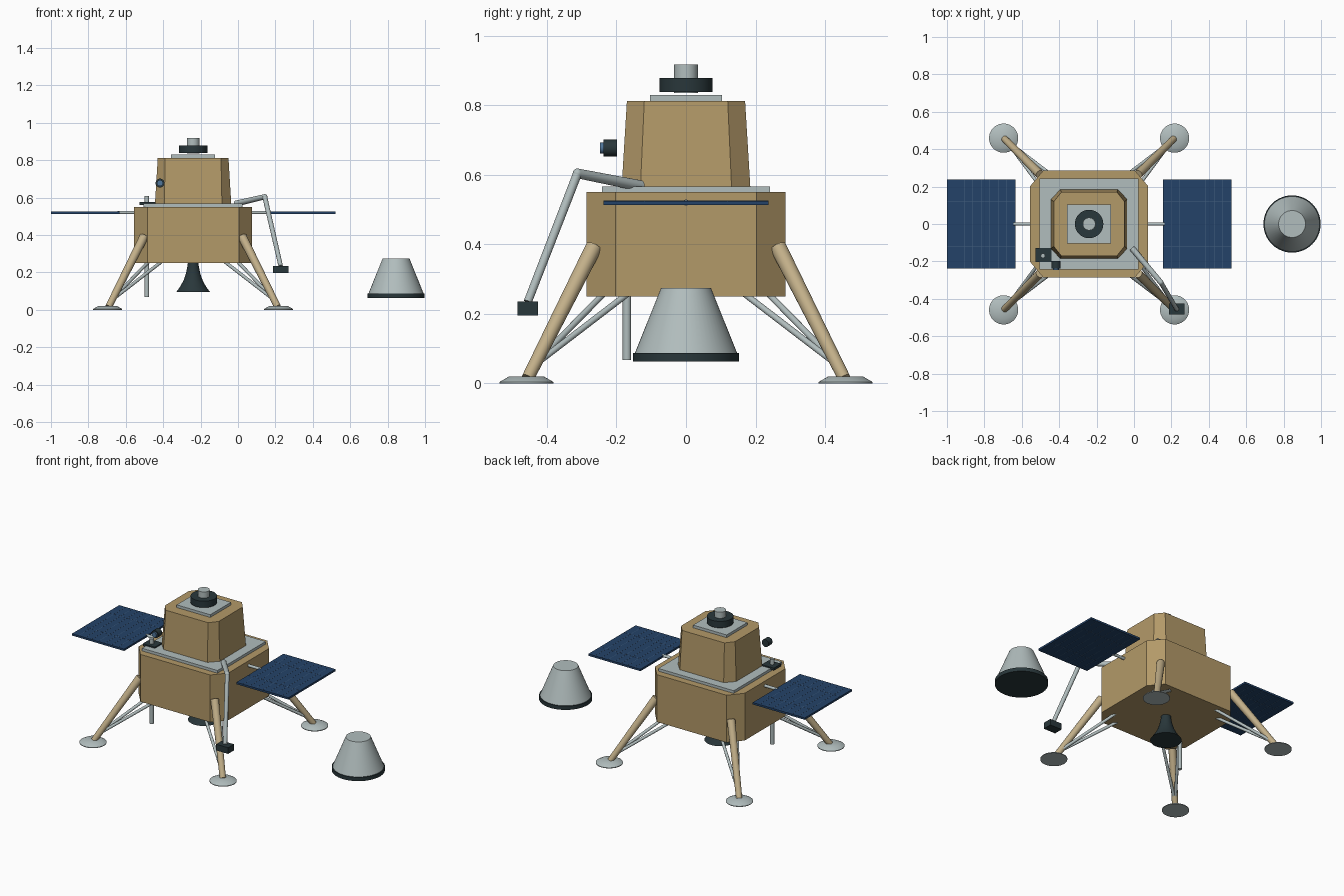
import bpy, bmesh, math
from mathutils import Vector

if "Cube" in bpy.data.objects:
    bpy.data.objects.remove(bpy.data.objects["Cube"])

CX = -0.24  # lander centre in x


def material(name, rgb):
    m = bpy.data.materials.new(name)
    m.diffuse_color = (*rgb, 1)
    m.use_nodes = True
    m.node_tree.nodes["Principled BSDF"].inputs["Base Color"].default_value = m.diffuse_color
    return m


GOLD = material("gold_foil", (0.45, 0.32, 0.14))
TAN = material("tan_strut", (0.54, 0.43, 0.25))
GREY = material("pale_metal", (0.44, 0.51, 0.51))
DARK = material("dark_metal", (0.022, 0.038, 0.043))
BLUE = material("solar_blue", (0.017, 0.055, 0.14))
LINE = material("solar_line", (0.06, 0.12, 0.22))
LENS = material("lens_blue", (0.08, 0.18, 0.32))


def finish(name, bm, mat, smooth=False):
    bmesh.ops.recalc_face_normals(bm, faces=bm.faces)
    me = bpy.data.meshes.new(name)
    bm.to_mesh(me)
    bm.free()
    ob = bpy.data.objects.new(name, me)
    bpy.context.collection.objects.link(ob)
    me.materials.append(mat)
    if smooth:
        bpy.context.view_layer.objects.active = ob
        bpy.ops.object.select_all(action='DESELECT')
        ob.select_set(True)
        bpy.ops.object.shade_smooth_by_angle(angle=math.radians(35))
    return ob


def loft(name, rings, mat, smooth=False):
    """Skin a stack of equal-length point rings and cap both ends."""
    bm = bmesh.new()
    vs = [[bm.verts.new(p) for p in r] for r in rings]
    n = len(vs[0])
    for a, b in zip(vs, vs[1:]):
        for i in range(n):
            j = (i + 1) % n
            bm.faces.new((a[i], a[j], b[j], b[i]))
    bm.faces.new(vs[0])
    bm.faces.new(vs[-1])
    return finish(name, bm, mat, smooth)


def lathe(name, x, y, profile, mat, n=40):
    """Turn a list of (radius, z) about a vertical axis."""
    ang = [2 * math.pi * i / n for i in range(n)]
    return loft(name, [[(x + r * math.cos(a), y + r * math.sin(a), z) for a in ang]
                       for r, z in profile], mat, True)


def rod(name, p, q, r1, r2, mat, n=20):
    p, q = Vector(p), Vector(q)
    rot = (q - p).to_track_quat('Z', 'Y')
    ang = [2 * math.pi * i / n for i in range(n)]
    return loft(name, [[c + rot @ Vector((r * math.cos(a), r * math.sin(a), 0)) for a in ang]
                       for c, r in ((p, r1), (q, r2))], mat, True)


def box(name, x0, x1, y0, y1, z0, z1, mat):
    return loft(name, [[(x0, y0, z), (x1, y0, z), (x1, y1, z), (x0, y1, z)]
                       for z in (z0, z1)], mat)


def octagon(hx, hy, cx, cy, z):
    """Rectangle with cut corners, centred on the lander."""
    return [(CX + x, y, z) for x, y in (
        (hx, -hy + cy), (hx, hy - cy), (hx - cx, hy), (-hx + cx, hy),
        (-hx, hy - cy), (-hx, -hy + cy), (-hx + cx, -hy), (hx - cx, -hy))]


# Lower and upper stages
loft("descent_stage", [octagon(0.315, 0.286, 0.07, 0.083, z) for z in (0.25, 0.55)], GOLD)
box("deck_plate", CX - 0.265, CX + 0.265, -0.242, 0.242, 0.549, 0.567, GREY)
loft("ascent_stage", [octagon(0.204, 0.185, 0.05, 0.054, 0.565),
                      octagon(0.189, 0.170, 0.04, 0.05, 0.812)], GOLD)

# Docking port on the roof
box("roof_plate", CX - 0.118, CX + 0.118, -0.104, 0.104, 0.811, 0.829, GREY)
lathe("docking_ring", CX, 0, [(0.076, 0.838), (0.076, 0.879)], DARK)
lathe("docking_probe", CX, 0, [(0.034, 0.835), (0.034, 0.918)], GREY)

# Engine bell
lathe("engine_bell", CX, 0, [(0.028, 0.255), (0.03, 0.235), (0.038, 0.195), (0.05, 0.16),
                             (0.068, 0.125), (0.091, 0.094)], DARK)

# Four legs: main strut, two braces and a foot pad each
for sx in (-1, 1):
    for sy in (-1, 1):
        def at(x, y, z):
            return (CX + sx * x, sy * y, z)
        rod("leg_strut", at(0.262, 0.265, 0.392), at(0.452, 0.455, 0.015), 0.024, 0.018, TAN)
        for a, b in ((0.165, 0.235), (0.235, 0.165)):
            rod("leg_brace", at(a, b, 0.26), at(0.443, 0.446, 0.045), 0.009, 0.009, GREY, 14)
        lathe("foot_pad", CX + sx * 0.457, sy * 0.459,
              [(0.078, 0), (0.078, 0.004), (0.05, 0.02)], GREY)

# Solar wings with cell lines and booms
for s in (-1, 1):
    inner, outer = CX + s * 0.394, CX + s * 0.76
    x0, x1 = min(inner, outer), max(inner, outer)
    rod("wing_boom", (CX + s * 0.30, 0, 0.52), (inner + s * 0.01, 0, 0.52), 0.009, 0.009, GREY, 16)
    box("solar_wing", x0, x1, -0.237, 0.237, 0.513, 0.525, BLUE)
    for i in range(1, 8):
        x = x0 + (x1 - x0) * i / 8
        box("cell_line", x - 0.001, x + 0.001, -0.237, 0.237, 0.5125, 0.5255, LINE)
    for i in (-1, 1):
        y = i * 0.119
        box("cell_line", x0, x1, y - 0.001, y + 0.001, 0.5125, 0.5255, LINE)

# Sampling arm
shoulder, elbow, wrist = (-0.01, -0.13, 0.568), (0.143, -0.312, 0.604), (0.228, -0.455, 0.235)
rod("upper_arm", shoulder, elbow, 0.016, 0.014, GREY)
rod("forearm", elbow, wrist, 0.013, 0.012, GREY)
bm = bmesh.new()
bmesh.ops.create_uvsphere(bm, u_segments=20, v_segments=12, radius=0.014)
bmesh.ops.translate(bm, verts=bm.verts, vec=elbow)
finish("elbow_joint", bm, GREY, True)
box("sample_scoop", 0.186, 0.27, -0.485, -0.426, 0.196, 0.235, DARK)

# Drill through the deck
box("drill_mount", -0.527, -0.442, -0.202, -0.128, 0.56, 0.575, DARK)
lathe("drill_rod", -0.487, -0.17, [(0.012, 0.068), (0.012, 0.608)], GREY, 20)

# Camera
rod("camera_body", (-0.417, -0.199, 0.677), (-0.417, -0.237, 0.677), 0.024, 0.024, DARK, 28)
rod("camera_lens", (-0.417, -0.23, 0.677), (-0.417, -0.247, 0.677), 0.016, 0.016, LENS, 28)

# Return capsule beside the lander
lathe("capsule_shell", 0.845, 0, [(0.148, 0.085), (0.072, 0.274)], GREY, 56)
lathe("capsule_heat_shield", 0.845, 0, [(0.153, 0.063), (0.153, 0.087)], DARK, 56)
